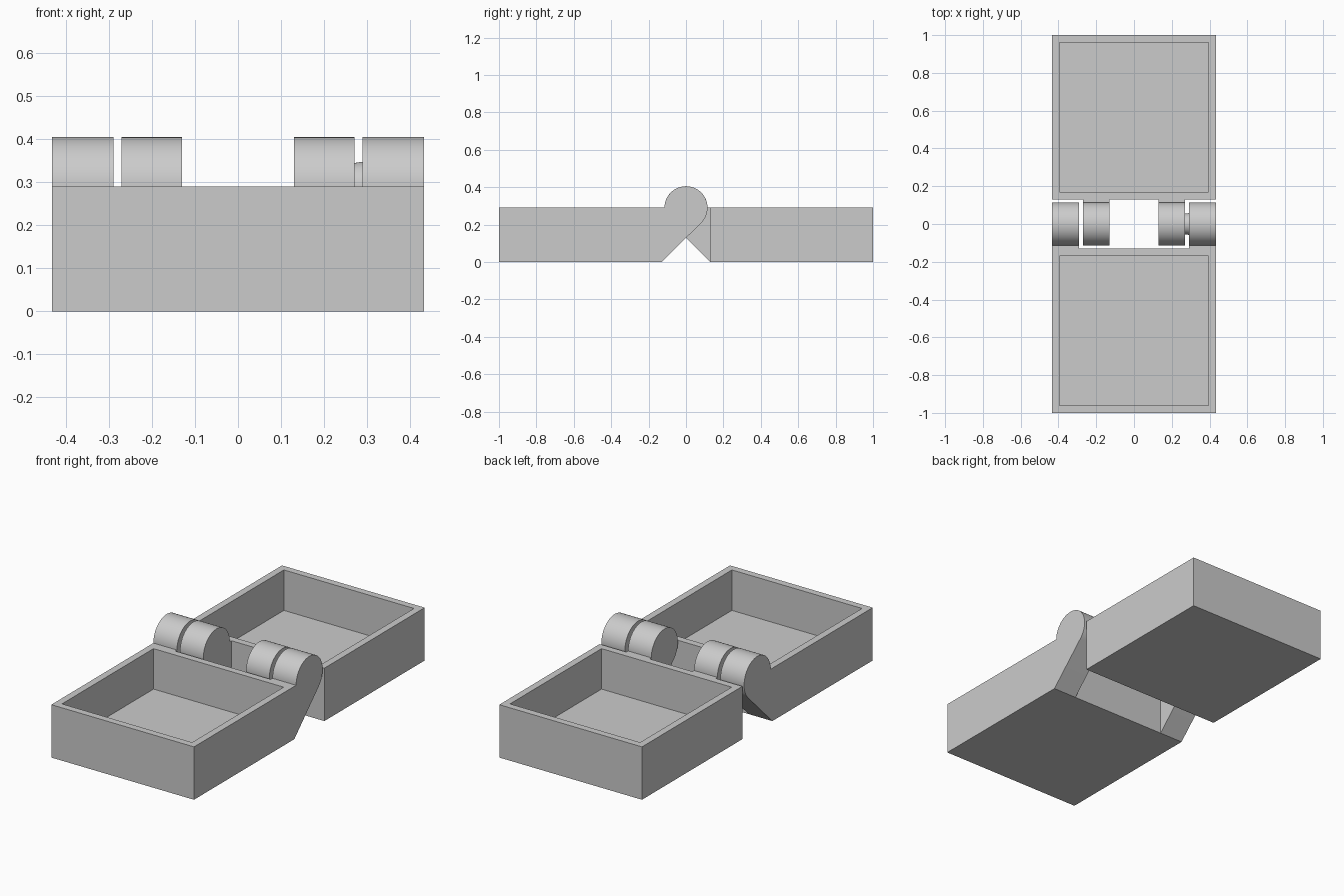
import bpy, bmesh, math

cube = bpy.data.objects.get("Cube")
if cube:
    bpy.data.objects.remove(cube)

HALF_W, LENGTH, HEIGHT = 0.433, 0.87, 0.29
WALL, FLOOR, RADIUS = 0.054, 0.068, 0.115
GAP = 1 - LENGTH          # distance from hinge axis to tray

grey = bpy.data.materials.new("plain grey")
grey.use_nodes = True
colour = (0.6, 0.6, 0.6, 1)
grey.diffuse_color = colour
grey.node_tree.nodes["Principled BSDF"].inputs["Base Color"].default_value = colour


def finish(bm, name):
    bmesh.ops.recalc_face_normals(bm, faces=bm.faces)
    mesh = bpy.data.meshes.new(name)
    bm.to_mesh(mesh)
    bm.free()
    mesh.materials.append(grey)
    ob = bpy.data.objects.new(name, mesh)
    bpy.context.collection.objects.link(ob)
    return ob


def activate(ob):
    bpy.ops.object.select_all(action='DESELECT')
    ob.select_set(True)
    bpy.context.view_layer.objects.active = ob


def tray(name, side):
    """Open box on one side of the hinge (side is -1 front, 1 back)."""
    bm = bmesh.new()
    bmesh.ops.create_cube(bm, size=1)
    for v in bm.verts:
        v.co.x *= 2 * HALF_W
        v.co.y = v.co.y * LENGTH + side * (GAP + LENGTH / 2)
        v.co.z = (v.co.z + 0.5) * HEIGHT
    bm.normal_update()
    top = max(bm.faces, key=lambda f: f.calc_center_median().z)
    bmesh.ops.inset_region(bm, faces=[top], thickness=WALL)
    floor = bmesh.ops.extrude_discrete_faces(bm, faces=[top])["faces"][0]
    for v in floor.verts:
        v.co.z = FLOOR
    return finish(bm, name)


def arm(name, side, x0, x1):
    """Hinge knuckle with a sloped bracket reaching back into its tray."""
    start, end, steps = math.pi, -math.pi / 4, 48
    profile = [(-GAP - 0.02, 0), (-GAP - 0.02, HEIGHT)]
    for i in range(steps + 1):
        a = start + (end - start) * i / steps
        profile.append((RADIUS * math.cos(a), HEIGHT + RADIUS * math.sin(a)))
    profile.append((-GAP, 0))
    bm = bmesh.new()
    face = bm.faces.new([bm.verts.new((x0, -side * y, z)) for y, z in profile])
    out = bmesh.ops.extrude_face_region(bm, geom=[face])["geom"]
    for v in out:
        if isinstance(v, bmesh.types.BMVert):
            v.co.x = x1
    return finish(bm, name)


def pin():
    """Tapered hinge pin on the left outer knuckle."""
    bm = bmesh.new()
    bmesh.ops.create_cone(bm, cap_ends=True, segments=48, radius1=0.045,
                          radius2=0.059, depth=0.1)
    for v in bm.verts:
        v.co = (v.co.z + 0.25, v.co.x, v.co.y + HEIGHT)
    return finish(bm, "hinge_pin")


def merge(base, parts):
    activate(base)
    for part in parts:
        mod = base.modifiers.new("union", 'BOOLEAN')
        mod.operation, mod.solver, mod.object = 'UNION', 'EXACT', part
        bpy.ops.object.modifier_apply(modifier=mod.name)
        bpy.data.objects.remove(part)


# Outer knuckles belong to the front tray, inner ones to the back tray
for name, side, x0, x1 in (("front_tray", -1, 0.29, HALF_W),
                           ("back_tray", 1, 0.13, 0.271)):
    box = tray(name, side)
    merge(box, [arm("left_knuckle", side, x0, x1),
                arm("right_knuckle", side, -x1, -x0)])
    activate(box)
    bpy.ops.object.shade_smooth_by_angle(angle=math.radians(30))

activate(pin())
bpy.ops.object.shade_smooth_by_angle(angle=math.radians(30))
